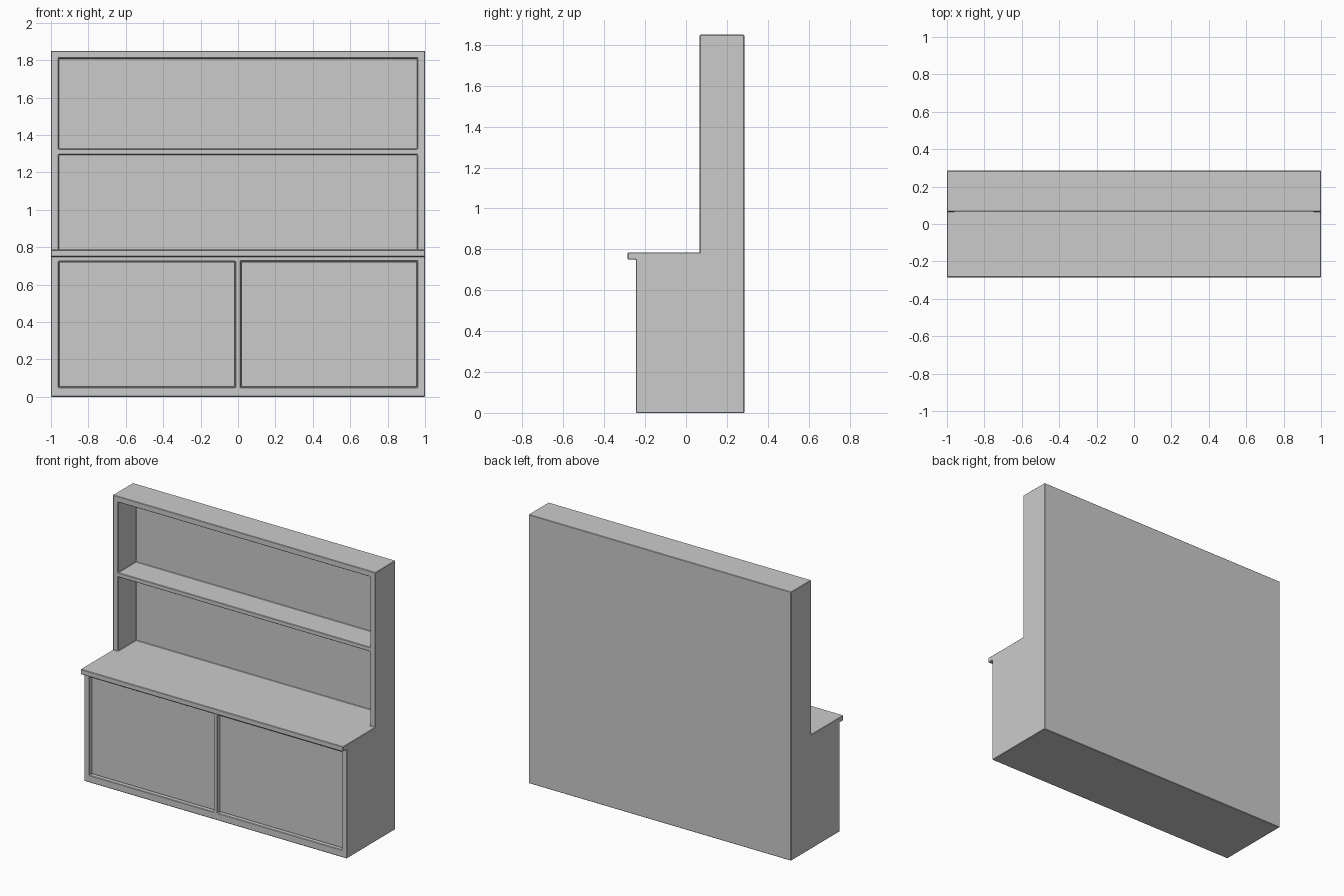
import bpy, bmesh

if "Cube" in bpy.data.objects:
    bpy.data.objects.remove(bpy.data.objects["Cube"])


def make_object(name, bm):
    bmesh.ops.recalc_face_normals(bm, faces=bm.faces)
    mesh = bpy.data.meshes.new(name)
    bm.to_mesh(mesh)
    bm.free()
    obj = bpy.data.objects.new(name, mesh)
    bpy.context.collection.objects.link(obj)
    return obj


def box(name, x, y, z):
    bm = bmesh.new()
    bmesh.ops.create_cube(bm, size=1)
    for v in bm.verts:
        v.co = [lo + (c + 0.5) * (hi - lo) for c, (lo, hi) in zip(v.co, (x, y, z))]
    return make_object(name, bm)


def add_bevel(obj, width):
    mod = obj.modifiers.new("soft_edges", 'BEVEL')
    mod.width = width
    mod.segments = 1
    mod.limit_method = 'ANGLE'


FRONT, UPPER, BACK = -0.245, 0.067, 0.285
COUNTER_TOP = 0.785

# Carcass: side profile with overhanging worktop, extruded across the width
profile = [(BACK, 0), (BACK, 1.85), (UPPER, 1.85), (UPPER, COUNTER_TOP),
           (-BACK, COUNTER_TOP), (-BACK, 0.75), (FRONT, 0.75), (FRONT, 0)]
bm = bmesh.new()
face = bm.faces.new([bm.verts.new((-1, y, z)) for y, z in profile])
ext = bmesh.ops.extrude_face_region(bm, geom=[face])
bmesh.ops.translate(bm, vec=(2, 0, 0),
                    verts=[g for g in ext["geom"] if isinstance(g, bmesh.types.BMVert)])
carcass = make_object("cabinet_carcass", bm)

# Open niches above and below the shelf, and two door openings
openings = [
    ("lower_niche", (-0.96, 0.96), (-0.1, 0.262), (COUNTER_TOP, 1.295)),
    ("upper_niche", (-0.96, 0.96), (-0.1, 0.262), (1.325, 1.81)),
    ("left_door_opening", (-0.96, -0.015), (-0.5, FRONT + 0.04), (0.05, 0.725)),
    ("right_door_opening", (0.015, 0.96), (-0.5, FRONT + 0.04), (0.05, 0.725)),
]
for name, x, y, z in openings:
    cutter = box(name + "_cutter", x, y, z)
    cutter.hide_render = True
    cutter.hide_set(True)
    mod = carcass.modifiers.new(name, 'BOOLEAN')
    mod.operation = 'DIFFERENCE'
    mod.solver = 'EXACT'
    mod.object = cutter
add_bevel(carcass, 0.003)

# Door panels set back in their openings with a small gap all round
gap = 0.005
for name, x0, x1 in (("left_door", -0.96, -0.015), ("right_door", 0.015, 0.96)):
    box(name, (x0 + gap, x1 - gap), (FRONT + 0.02, FRONT + 0.041),
        (0.05 + gap, 0.725 - gap))
